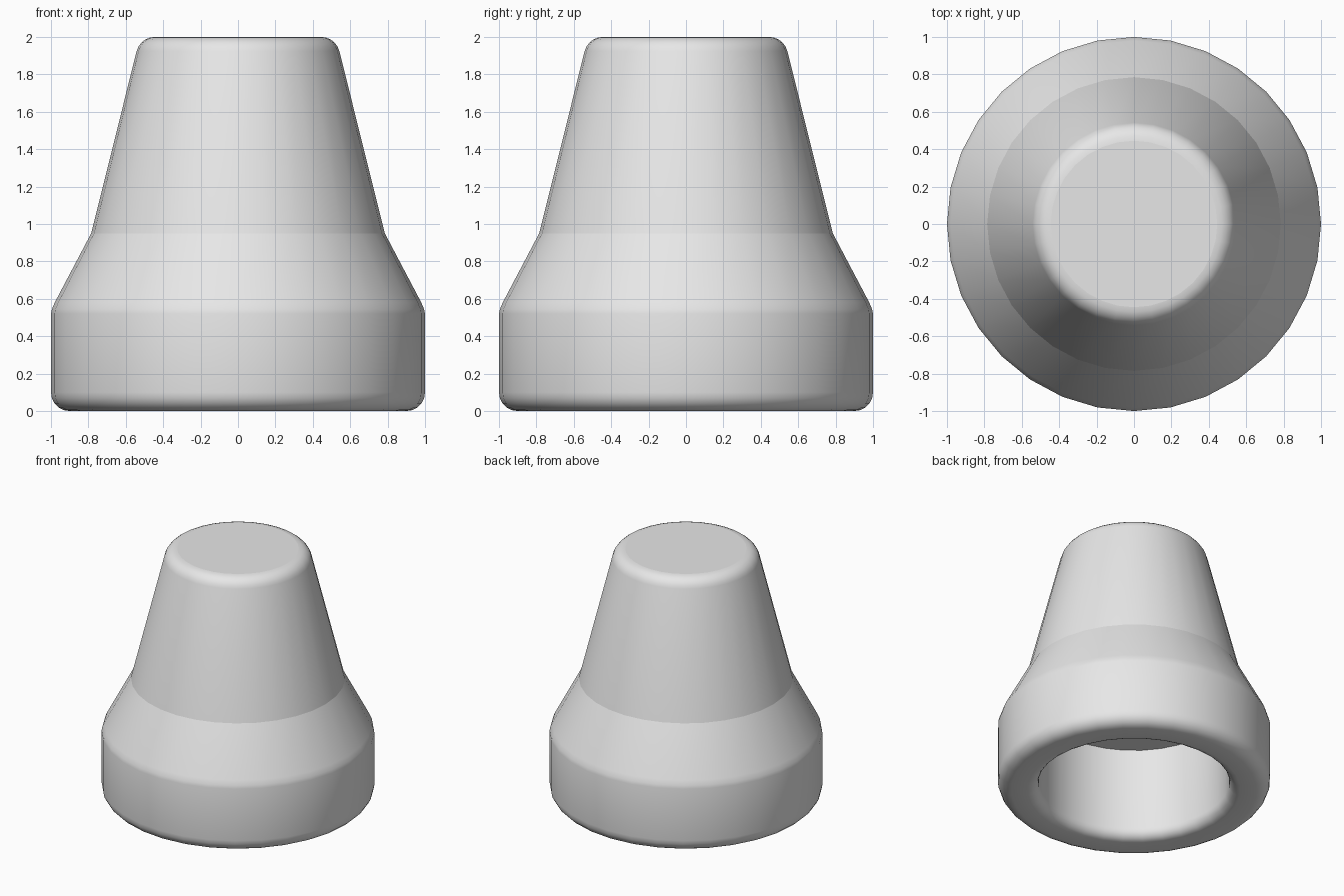
import bpy, bmesh, math

if "Cube" in bpy.data.objects:
    bpy.data.objects.remove(bpy.data.objects["Cube"])

SIDES = 32


def fillet(r, z, radius, start, end, steps=5):
    """Arc points (r, z) about a centre, angles in degrees."""
    return [(r + radius * math.cos(math.radians(start + (end - start) * i / steps)),
             z + radius * math.sin(math.radians(start + (end - start) * i / steps)))
            for i in range(steps + 1)]


def lathe(name, profile, material, sharp_heights=()):
    """Revolve a profile about z; a point with r = 0 closes the surface."""
    bm = bmesh.new()
    rings = []
    for r, z in profile:
        if r < 1e-6:
            rings.append([bm.verts.new((0, 0, z))] * SIDES)
        else:
            rings.append([bm.verts.new((r * math.cos(2 * math.pi * i / SIDES),
                                        r * math.sin(2 * math.pi * i / SIDES), z))
                          for i in range(SIDES)])
    for a, b in zip(rings, rings[1:]):
        for i in range(SIDES):
            j = (i + 1) % SIDES
            corners = list(dict.fromkeys((a[i], a[j], b[j], b[i])))
            bm.faces.new(corners)
    bmesh.ops.recalc_face_normals(bm, faces=bm.faces)
    mesh = bpy.data.meshes.new(name)
    bm.to_mesh(mesh)
    bm.free()
    mesh.materials.append(material)
    obj = bpy.data.objects.new(name, mesh)
    bpy.context.collection.objects.link(obj)
    bpy.context.view_layer.objects.active = obj
    obj.select_set(True)
    bpy.ops.object.shade_smooth_by_angle(angle=math.radians(35))
    # crisp crease rings
    for e in mesh.edges:
        za, zb = (mesh.vertices[v].co.z for v in e.vertices)
        if any(abs(za - h) < 1e-4 and abs(zb - h) < 1e-4 for h in sharp_heights):
            e.use_edge_sharp = True
    return obj


grey = bpy.data.materials.new("light grey")
grey.diffuse_color = (0.8, 0.8, 0.8, 1)
grey.use_nodes = True
grey.node_tree.nodes["Principled BSDF"].inputs["Base Color"].default_value = grey.diffuse_color

profile = [(0, 0.74), (0.70, 0.74)]                   # blind socket ceiling and wall
profile += fillet(0.78, 0.08, 0.08, 180, 270)         # inner lip
profile += fillet(0.90, 0.10, 0.10, 270, 360)         # outer lip
profile += [(1.0, 0.52), (0.995, 0.545), (0.98, 0.58)]  # collar shoulder
profile += [(0.785, 0.95)]                            # waist crease
profile += fillet(0.445, 1.90, 0.10, 14, 90)          # rounded top edge
profile += [(0, 2.0)]                                 # flat top

lathe("tapered_cap", profile, grey, sharp_heights=(0.95, 2.0))
